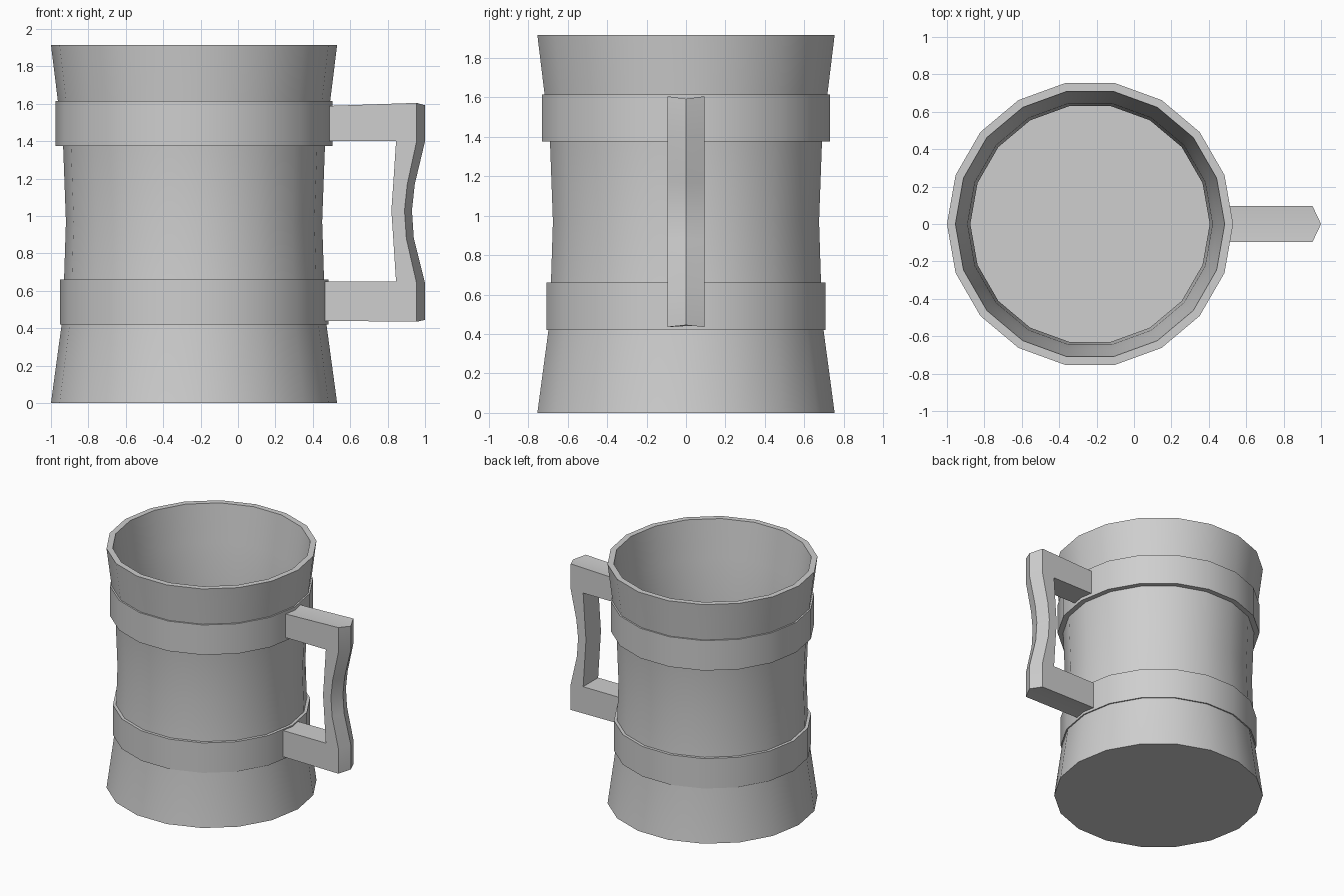
import bpy, bmesh, math

cube = bpy.data.objects.get("Cube")
if cube:
    bpy.data.objects.remove(cube, do_unlink=True)

SIDES = 18
CENTRE_X = -0.235
WALL = 0.045
HALF_WIDTH = 0.095

grey = bpy.data.materials.new("plain_grey")
grey.use_nodes = True
colour = (0.62, 0.62, 0.62, 1)
grey.diffuse_color = colour
grey.node_tree.nodes["Principled BSDF"].inputs["Base Color"].default_value = colour


def finish(name, bm):
    """Turn a bmesh into a shaded object."""
    bmesh.ops.recalc_face_normals(bm, faces=bm.faces)
    mesh = bpy.data.meshes.new(name)
    bm.to_mesh(mesh)
    bm.free()
    mesh.materials.append(grey)
    obj = bpy.data.objects.new(name, mesh)
    bpy.context.collection.objects.link(obj)
    bpy.ops.object.select_all(action='DESELECT')
    obj.select_set(True)
    bpy.context.view_layer.objects.active = obj
    bpy.ops.object.shade_smooth_by_angle(angle=math.radians(30))
    return obj


def bridge(bm, a, b):
    """Join two equal vertex loops with quads."""
    for i in range(len(a)):
        j = (i + 1) % len(a)
        bm.faces.new((a[i], a[j], b[j], b[i]))


def lathe(name, profile, closed):
    """Turn a (radius, height) profile; cap its ends or close it to a ring."""
    bm = bmesh.new()
    rings = []
    for r, z in profile:
        angles = [math.tau * i / SIDES for i in range(SIDES)]
        rings.append([bm.verts.new((CENTRE_X + r * math.cos(a), r * math.sin(a), z))
                      for a in angles])
    for a, b in zip(rings, rings[1:]):
        bridge(bm, a, b)
    if closed:
        bridge(bm, rings[-1], rings[0])
    else:
        bm.faces.new(rings[0])
        bm.faces.new(rings[-1])
    return finish(name, bm)


# Hollow waisted body: outer wall up, inner wall down to the floor
outer = [(0.765, 0), (0.708, 0.42), (0.695, 0.66), (0.685, 0.97),
         (0.70, 1.375), (0.728, 1.615), (0.765, 1.915)]
inner = [(r - WALL, max(z, WALL)) for r, z in reversed(outer)]
lathe("mug_body", outer + inner, closed=False)

# Straight bands around the body
for name, r_in, r_out, low, high in (("lower_band", 0.68, 0.718, 0.42, 0.66),
                                     ("upper_band", 0.69, 0.74, 1.375, 1.615)):
    lathe(name, [(r_in, low), (r_out, low), (r_out, high), (r_in, high)], closed=True)

# Handle stations: inner edge, outer edge and outer ridge as (x, z)
stations = [
    ((0.46, 1.40), (0.46, 1.588), (0.46, 1.588)),
    ((0.845, 1.40), (0.955, 1.605), (1.0, 1.592)),
    ((0.845, 1.40), (0.955, 1.40), (1.0, 1.40)),
    ((0.83, 1.17), (0.905, 1.17), (0.945, 1.17)),
    ((0.82, 1.03), (0.89, 1.03), (0.93, 1.03)),
    ((0.83, 0.88), (0.90, 0.88), (0.94, 0.88)),
    ((0.845, 0.65), (0.955, 0.64), (1.0, 0.64)),
    ((0.845, 0.65), (0.955, 0.435), (1.0, 0.445)),
    ((0.45, 0.65), (0.45, 0.44), (0.45, 0.44)),
]
bm = bmesh.new()
loops = []
for ins, edge, ridge in stations:
    section = [(ins, -1), (edge, -1), (ridge, 0), (edge, 1), (ins, 1)]
    loops.append([bm.verts.new((x, side * HALF_WIDTH, z)) for (x, z), side in section])
for a, b in zip(loops, loops[1:]):
    bridge(bm, a, b)
bm.faces.new(loops[0])
bm.faces.new(loops[-1])
bmesh.ops.remove_doubles(bm, verts=bm.verts, dist=0.0005)
finish("handle", bm)
